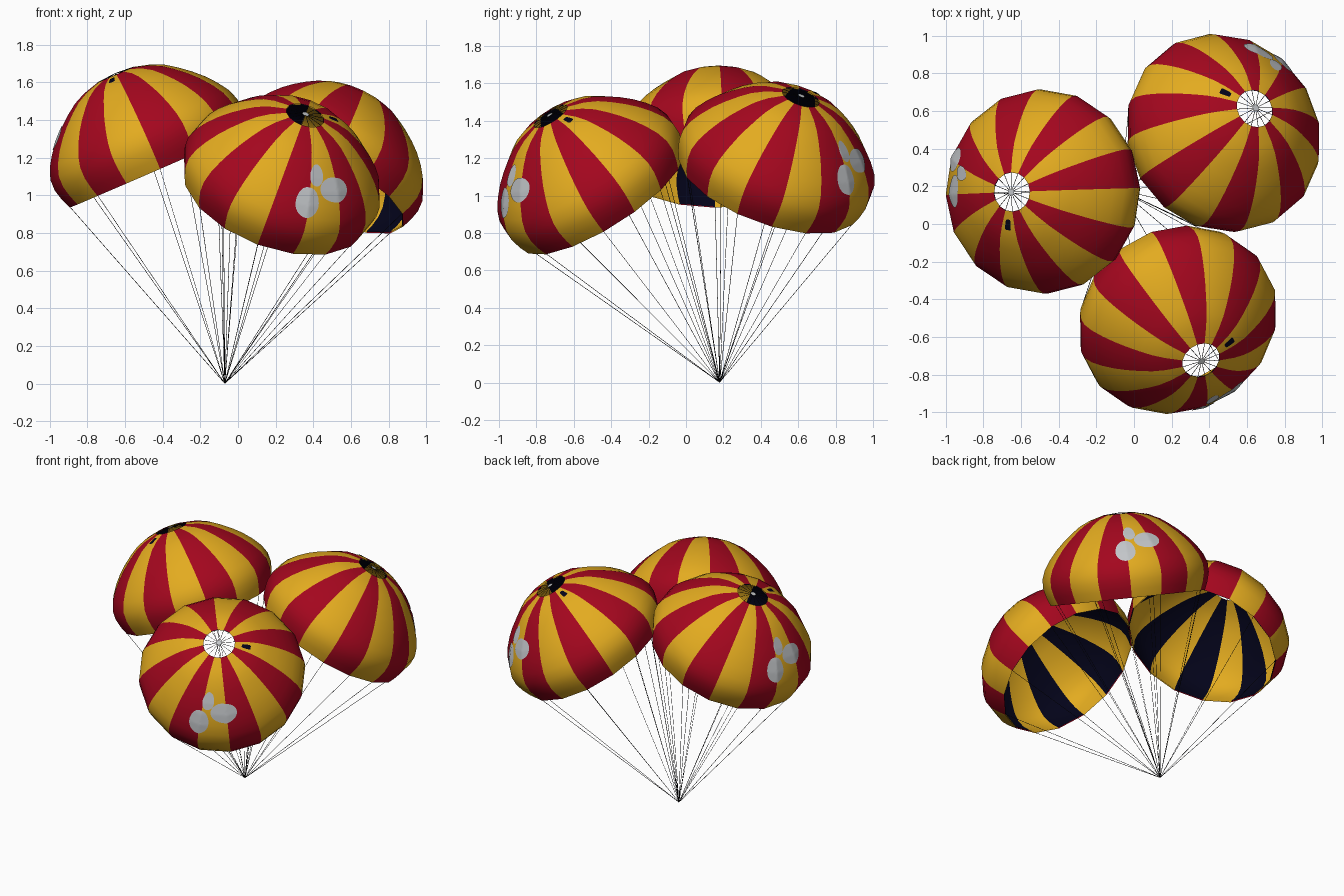
import bpy
import math
from mathutils import Vector

if "Cube" in bpy.data.objects:
    bpy.data.objects.remove(bpy.data.objects["Cube"])

GORES = 16
STEP = 2 * math.pi / GORES
KNOT = Vector((-0.07, 0.18, 0.002))      # point where all lines meet
WIDEST, VENT_TOP = 1.36, 1.752
# canopy profile: (height along the axis, radius), rim to vent
PROFILE = [(1.195, .505), (1.25, .527), (1.31, .542), (1.37, .541), (1.43, .519),
           (1.49, .48), (1.55, .43), (1.60, .378), (1.65, .317), (1.69, .26),
           (1.72, .195), (1.745, .105)]


def material(name, rgb):
    m = bpy.data.materials.new(name)
    m.diffuse_color = (*rgb, 1)
    m.use_nodes = True
    m.node_tree.nodes["Principled BSDF"].inputs["Base Color"].default_value = m.diffuse_color
    return m


RED = material("red cloth", (.37, .002, .013))
YELLOW = material("yellow cloth", (.77, .41, .014))
NAVY = material("navy lining", (.001, .001, .01))
GREY = material("pale grey", (.54, .56, .58))
BLACK = material("black cord", (.004, .004, .005))


def mesh_object(name, verts, faces, mats, index=None, smooth=True):
    me = bpy.data.meshes.new(name)
    me.from_pydata(verts, [], faces)
    for m in mats:
        me.materials.append(m)
    for p in me.polygons:
        p.use_smooth = smooth
        if index:
            p.material_index = index[p.index]
    ob = bpy.data.objects.new(name, me)
    bpy.context.collection.objects.link(ob)
    return ob


class Frame:
    """Canopy frame: w is the axis, phi = 0 a seam near the outward side."""
    def __init__(self, azimuth, tilt, shift, spin):
        a, t, s = math.radians(azimuth), math.radians(tilt), math.radians(spin)
        line = Vector((math.cos(a) * math.sin(t), math.sin(a) * math.sin(t), math.cos(t)))
        self.mid = KNOT + line * WIDEST + Vector(shift)
        self.w = (KNOT + line * VENT_TOP - self.mid).normalized()
        f = self.w.cross(Vector((math.cos(a), math.sin(a), 0))).normalized()
        e = f.cross(self.w)
        self.e = e * math.cos(s) + f * math.sin(s)
        self.f = f * math.cos(s) - e * math.sin(s)

    def at(self, phi, t, r):
        return self.mid + self.w * (t - WIDEST) + (self.e * math.cos(phi) + self.f * math.sin(phi)) * r

    def surface(self, phi, v, lift=0):
        """Point on the flat-gored canopy; v runs along the profile points."""
        i = max(0, min(int(v), len(PROFILE) - 2))
        (t0, r0), (t1, r1) = PROFILE[i], PROFILE[i + 1]
        k = v - i
        t, r = t0 + (t1 - t0) * k, r0 + (r1 - r0) * k
        r *= math.cos(STEP / 2) / math.cos(phi % STEP - STEP / 2)
        slope = Vector((t1 - t0, r0 - r1)).normalized()
        return self.at(phi, t + slope.y * lift, r + slope.x * lift)


def shell(name, fr, lift, mats, inward=False):
    """Canopy skin whose gores alternate between two materials."""
    n = len(PROFILE)
    verts = [fr.surface(k * STEP + 1e-6, i, lift) for i in range(n) for k in range(GORES)]
    faces, index = [], []
    for i in range(n - 1):
        for k in range(GORES):
            j = (k + 1) % GORES
            q = [i * GORES + k, i * GORES + j, (i + 1) * GORES + j, (i + 1) * GORES + k]
            faces.append(q[::-1] if inward else q)
            index.append(k % 2)
    return mesh_object(name, verts, faces, mats, index)


def patch(name, fr, phi, v, dphi, dv, mat, power=1.0):
    """Thin plain patch lying on the skin; a low power squares its corners."""
    rings, seg = 6, 32
    verts, faces = [fr.surface(phi, v, .004)], []

    def sq(x):
        return math.copysign(abs(x) ** power, x)

    for i in range(1, rings + 1):
        for s in range(seg):
            a = 2 * math.pi * s / seg
            verts.append(fr.surface(phi + dphi * sq(math.cos(a)) * i / rings,
                                    v + dv * sq(math.sin(a)) * i / rings, .004))
    for s in range(seg):
        s2 = (s + 1) % seg
        faces.append((0, 1 + s, 1 + s2))
        for i in range(rings - 1):
            b = 1 + i * seg
            faces.append((b + s, b + seg + s, b + seg + s2, b + s2))
    mesh_object(name, verts, faces, [mat])


def cords(name, fr):
    """Cords from the knot to every second seam, and spokes across the vent."""
    cu = bpy.data.curves.new(name, 'CURVE')
    cu.dimensions = '3D'
    cu.bevel_depth = .0014
    cu.bevel_resolution = 0
    cu.materials.append(BLACK)
    paths = []
    for k in range(GORES):
        phi = k * STEP + 1e-6
        if k % 2 == 1:
            paths.append([KNOT, fr.surface(phi, 0, -.003)])
        paths.append([fr.surface(phi, len(PROFILE) - 1), fr.at(phi, VENT_TOP, .005)])
    for pts in paths:
        sp = cu.splines.new('POLY')
        sp.points.add(len(pts) - 1)
        for p, co in zip(sp.points, pts):
            p.co = (*co, 1)
    ob = bpy.data.objects.new(name, cu)
    bpy.context.collection.objects.link(ob)


rad = math.radians
for label, azimuth, tilt, shift, spin in (
        ("left", 181, 19.5, (.028, 0, 0.004), -21.5),
        ("back", 31.4, 28.7, (0, -.028, 0), 21),
        ("front", -64.7, 35.1, (-.023, 0, 0), -7)):
    fr = Frame(azimuth, tilt, shift, spin)
    shell(label + "_canopy", fr, 0, [YELLOW, RED])
    shell(label + "_lining", fr, -.006, [YELLOW, NAVY], inward=True)
    cords(label + "_cords", fr)
    # small grey disc where the vent cords cross
    ring = [fr.at(2 * math.pi * s / 12, VENT_TOP + .003, .018) for s in range(12)]
    mesh_object(label + "_vent_disc", ring, [list(range(12))], [GREY], smooth=False)
    # dark patch near the vent and plain pale patches on the outer side
    patch(label + "_dark_patch", fr, rad(101), 10.15, rad(5), .35, NAVY, .4)
    patch(label + "_pale_patch_upper", fr, rad(20), 6.2, rad(12), .9, GREY)
    patch(label + "_pale_patch_lower", fr, rad(-1), 5.2, rad(8), 1.1, GREY)
    patch(label + "_pale_patch_top", fr, rad(5), 7.2, rad(6), .8, GREY)
